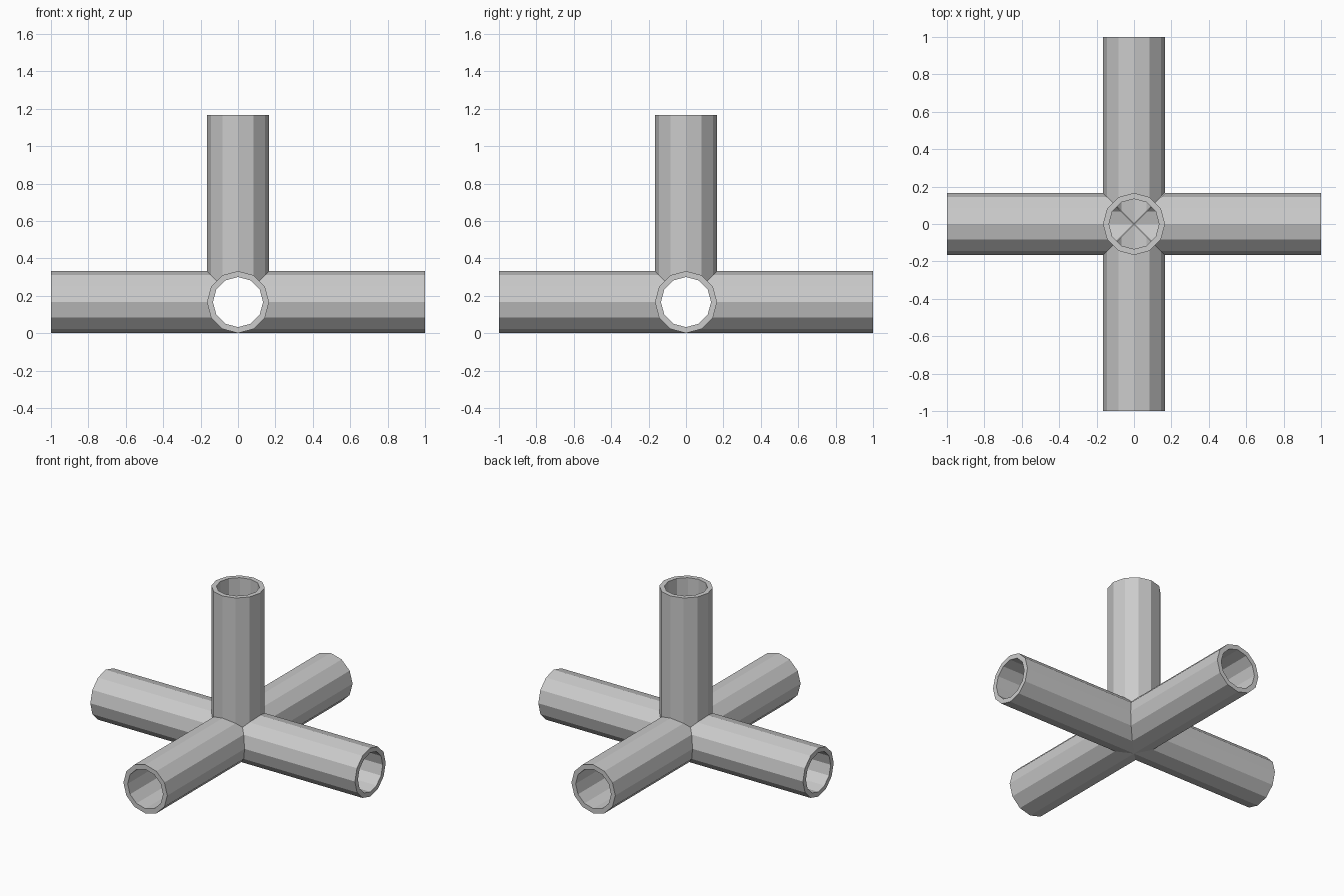
import bpy, bmesh, math
from mathutils import Vector

cube = bpy.data.objects.get("Cube")
if cube:
    bpy.data.objects.remove(cube, do_unlink=True)

SIDES, OUTER, INNER, LENGTH = 12, 0.166, 0.134, 1.0
CENTRE = Vector((0, 0, OUTER))
X, Y, Z = Vector((1, 0, 0)), Vector((0, 1, 0)), Vector((0, 0, 1))
ARMS = {"left_pipe": X, "right_pipe": -X, "back_pipe": Y,
        "front_pipe": -Y, "upright_pipe": Z}

grey = bpy.data.materials.new("light_grey")
grey.use_nodes = True
colour = (0.6, 0.6, 0.6, 1)
grey.diffuse_color = colour
grey.node_tree.nodes["Principled BSDF"].inputs["Base Color"].default_value = colour


def ring(bm, axis, radius, distance):
    """One polygonal loop of vertices around an axis."""
    u = X if axis.dot(X) == 0 else Y
    v = axis.cross(u)
    angles = [math.tau * i / SIDES for i in range(SIDES)]
    return [bm.verts.new(axis * distance + (u * math.cos(a) + v * math.sin(a)) * radius)
            for a in angles]


def pipe(name, axis):
    """Hollow pipe from the hub outwards, mitred against its neighbours."""
    bm = bmesh.new()
    loops = [ring(bm, axis, OUTER, 0), ring(bm, axis, OUTER, LENGTH),
             ring(bm, axis, INNER, LENGTH), ring(bm, axis, INNER, 0)]
    # Outer wall, end rim and inner wall
    for a, b in zip(loops, loops[1:]):
        for i in range(SIDES):
            j = (i + 1) % SIDES
            bm.faces.new((a[i], a[j], b[j], b[i]))
    # Mitre cuts halfway between this pipe and each perpendicular one
    for other in ARMS.values():
        if other.dot(axis) == 0:
            bmesh.ops.bisect_plane(bm, geom=bm.verts[:] + bm.edges[:] + bm.faces[:],
                                   dist=1e-5, plane_co=(0, 0, 0),
                                   plane_no=axis - other, clear_inner=True)
    bmesh.ops.remove_doubles(bm, verts=bm.verts[:], dist=1e-5)
    mesh = bpy.data.meshes.new(name)
    bm.to_mesh(mesh)
    bm.free()
    mesh.materials.append(grey)
    obj = bpy.data.objects.new(name, mesh)
    obj.location = CENTRE
    bpy.context.collection.objects.link(obj)


for name, axis in ARMS.items():
    pipe(name, axis)
